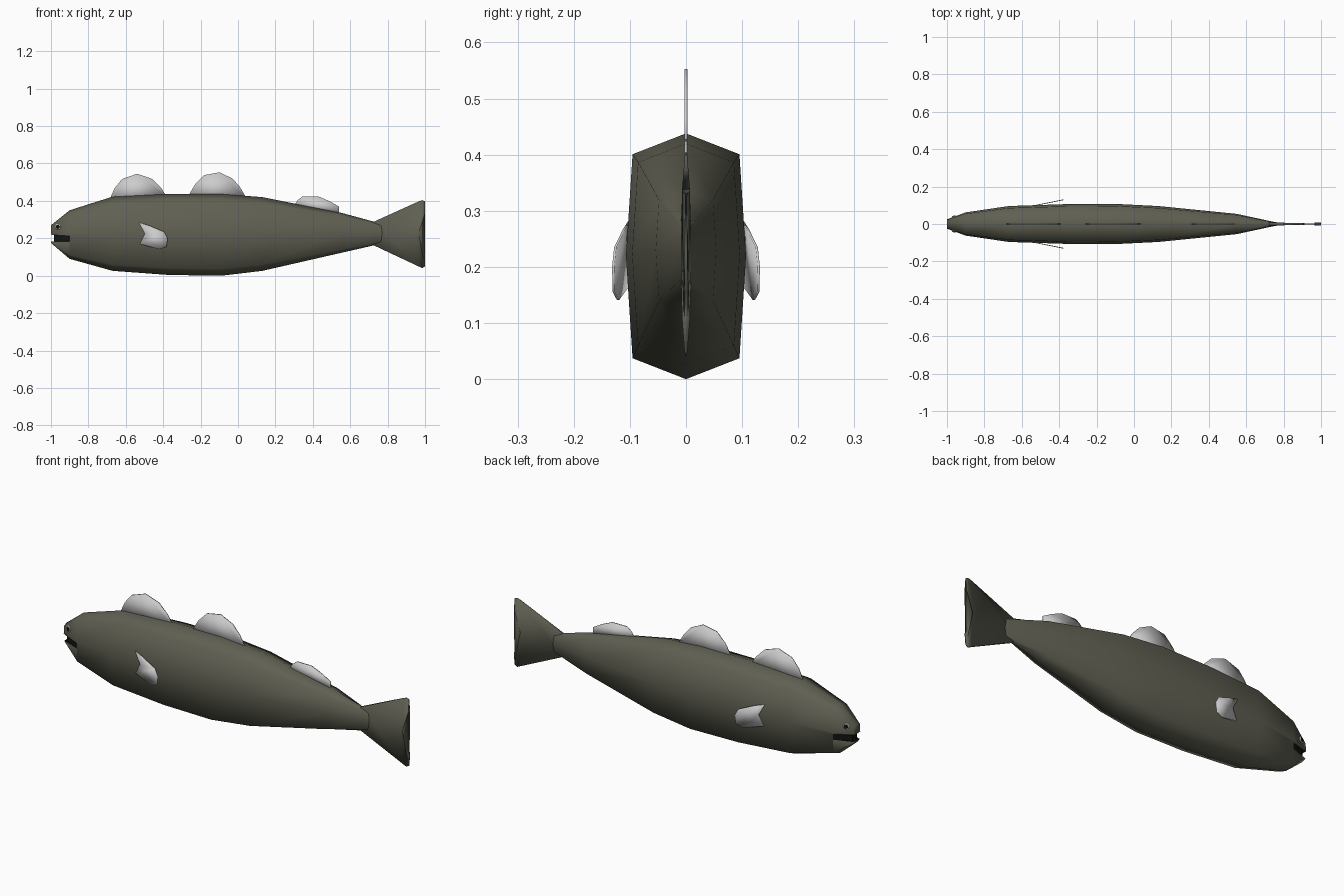
import bpy, bmesh, math

if "Cube" in bpy.data.objects:
    bpy.data.objects.remove(bpy.data.objects["Cube"])


def material(name, rgb):
    m = bpy.data.materials.new(name)
    m.diffuse_color = (*rgb, 1)
    m.use_nodes = True
    m.node_tree.nodes["Principled BSDF"].inputs["Base Color"].default_value = m.diffuse_color
    return m


skin = material("skin", (0.115, 0.115, 0.085))
dark = material("mouth_dark", (0.006, 0.006, 0.006))
white = material("eye_white", (0.6, 0.6, 0.6))


def finish(name, bm, mat=None, angle=180):
    bmesh.ops.recalc_face_normals(bm, faces=bm.faces)
    me = bpy.data.meshes.new(name)
    bm.to_mesh(me)
    bm.free()
    ob = bpy.data.objects.new(name, me)
    bpy.context.collection.objects.link(ob)
    if mat:
        me.materials.append(mat)
    bpy.ops.object.select_all(action='DESELECT')
    bpy.context.view_layer.objects.active = ob
    ob.select_set(True)
    bpy.ops.object.shade_smooth_by_angle(angle=math.radians(angle))
    return ob


def plate(name, outline, y_of, half, mat=None, angle=180):
    """Thin fin: an x-z outline given thickness along y."""
    bm = bmesh.new()
    sides = []
    for s in (-1, 1):
        vs = [bm.verts.new((x, y_of(x) + s * half(z), z)) for x, z in outline]
        bm.faces.new(vs)
        sides.append(vs)
    n = len(outline)
    for i in range(n):
        j = (i + 1) % n
        bm.faces.new((sides[0][i], sides[0][j], sides[1][j], sides[1][i]))
    bmesh.ops.triangulate(bm, faces=[f for f in bm.faces if len(f.verts) > 4])
    return finish(name, bm, mat, angle)


# Body: eight-sided sections (x, bottom, top, half width)
sections = [(-1.0, 0.175, 0.27, 0.025), (-0.9, 0.09, 0.35, 0.062),
            (-0.67, 0.026, 0.423, 0.096), (-0.37, 0.004, 0.438, 0.106),
            (-0.09, 0.0, 0.438, 0.107), (0.13, 0.026, 0.42, 0.096),
            (0.55, 0.122, 0.337, 0.054), (0.73, 0.163, 0.288, 0.015),
            (0.79, 0.18, 0.265, 0.004)]
ring = [(0, 1), (0.89, 0.83), (1, 0), (0.89, -0.83),
        (0, -1), (-0.89, -0.83), (-1, 0), (-0.89, 0.83)]
bm = bmesh.new()
rings = [[bm.verts.new((x, w * u, (lo + hi) / 2 + v * (hi - lo) / 2)) for u, v in ring]
         for x, lo, hi, w in sections]
for a, b in zip(rings, rings[1:]):
    for i in range(8):
        j = (i + 1) % 8
        bm.faces.new((a[i], a[j], b[j], b[i]))
bm.faces.new(rings[0])
bm.faces.new(rings[-1])
body = finish("body", bm, skin, 72)

# Mouth slot cut through the snout, with a dark core behind it
slot = plate("mouth_cutter", [(-1.1, 0.182), (-1.1, 0.232), (-0.985, 0.218),
                              (-0.9, 0.212), (-0.9, 0.182)],
             lambda x: 0, lambda z: 0.2, dark, 30)
slot.hide_render = True
slot.hide_viewport = False
body.data.materials.append(dark)
cut = body.modifiers.new("mouth", 'BOOLEAN')
cut.operation = 'DIFFERENCE'
cut.solver = 'EXACT'
cut.material_mode = 'TRANSFER'
cut.object = slot
bpy.context.view_layer.objects.active = body
bpy.ops.object.modifier_apply(modifier=cut.name)
bpy.data.objects.remove(slot)

bm = bmesh.new()
levels = [[bm.verts.new((x, y, z)) for x, y in
           ((-0.985, -0.018), (-0.895, -0.05), (-0.895, 0.05), (-0.985, 0.018))]
          for z in (0.178, 0.221)]
for i in range(4):
    j = (i + 1) % 4
    bm.faces.new((levels[0][i], levels[0][j], levels[1][j], levels[1][i]))
for lv in levels:
    bm.faces.new(lv)
finish("mouth_inside", bm, dark, 30)

# Tail fin, thinning to the lobe tips
tail = [(0.72, 0.286), (0.965, 0.397), (0.985, 0.404), (0.999, 0.398), (1.0, 0.335),
        (0.965, 0.225), (1.0, 0.11), (0.999, 0.05), (0.985, 0.04), (0.965, 0.05),
        (0.72, 0.165)]
plate("tail_fin", tail, lambda x: 0,
      lambda z: 0.009 * (1 - 0.85 * min(1, abs(z - 0.222) / 0.183) ** 3), skin)

# Dorsal fins
dorsals = {
    "front_dorsal_fin": [(-0.69, 0.4), (-0.66, 0.468), (-0.62, 0.517), (-0.54, 0.545),
                         (-0.46, 0.518), (-0.41, 0.468), (-0.38, 0.42)],
    "middle_dorsal_fin": [(-0.27, 0.42), (-0.23, 0.488), (-0.18, 0.538), (-0.1, 0.553),
                          (-0.03, 0.52), (0.01, 0.475), (0.045, 0.415)],
    "rear_dorsal_fin": [(0.3, 0.375), (0.32, 0.405), (0.345, 0.424), (0.43, 0.424),
                        (0.49, 0.398), (0.54, 0.37), (0.54, 0.325)],
}
for name, pts in dorsals.items():
    plate(name, pts, lambda x: 0, lambda z: 0.003)

# Pectoral fins, flaring away from the body
pectoral = [(-0.53, 0.285), (-0.475, 0.268), (-0.395, 0.235), (-0.376, 0.2),
            (-0.382, 0.155), (-0.42, 0.141), (-0.525, 0.17), (-0.498, 0.225)]
for side, s in (("right", -1), ("left", 1)):
    plate(side + "_pectoral_fin", pectoral,
          lambda x: s * (0.099 + (x + 0.53) * 0.2), lambda z: 0.002)

    # Eyes: pale disc with a dark pupil
    for part, r, off, mat in (("eye", 0.016, 0, white), ("pupil", 0.011, 0.004, dark)):
        bm = bmesh.new()
        bmesh.ops.create_uvsphere(bm, u_segments=16, v_segments=8, radius=r)
        eye = finish(side + "_" + part, bm, mat)
        eye.scale = (1, 0.3, 1)
        eye.rotation_euler = (0, 0, s * math.radians(19))
        eye.location = (-0.962 - off * 0.33, s * (0.037 + off), 0.262)
